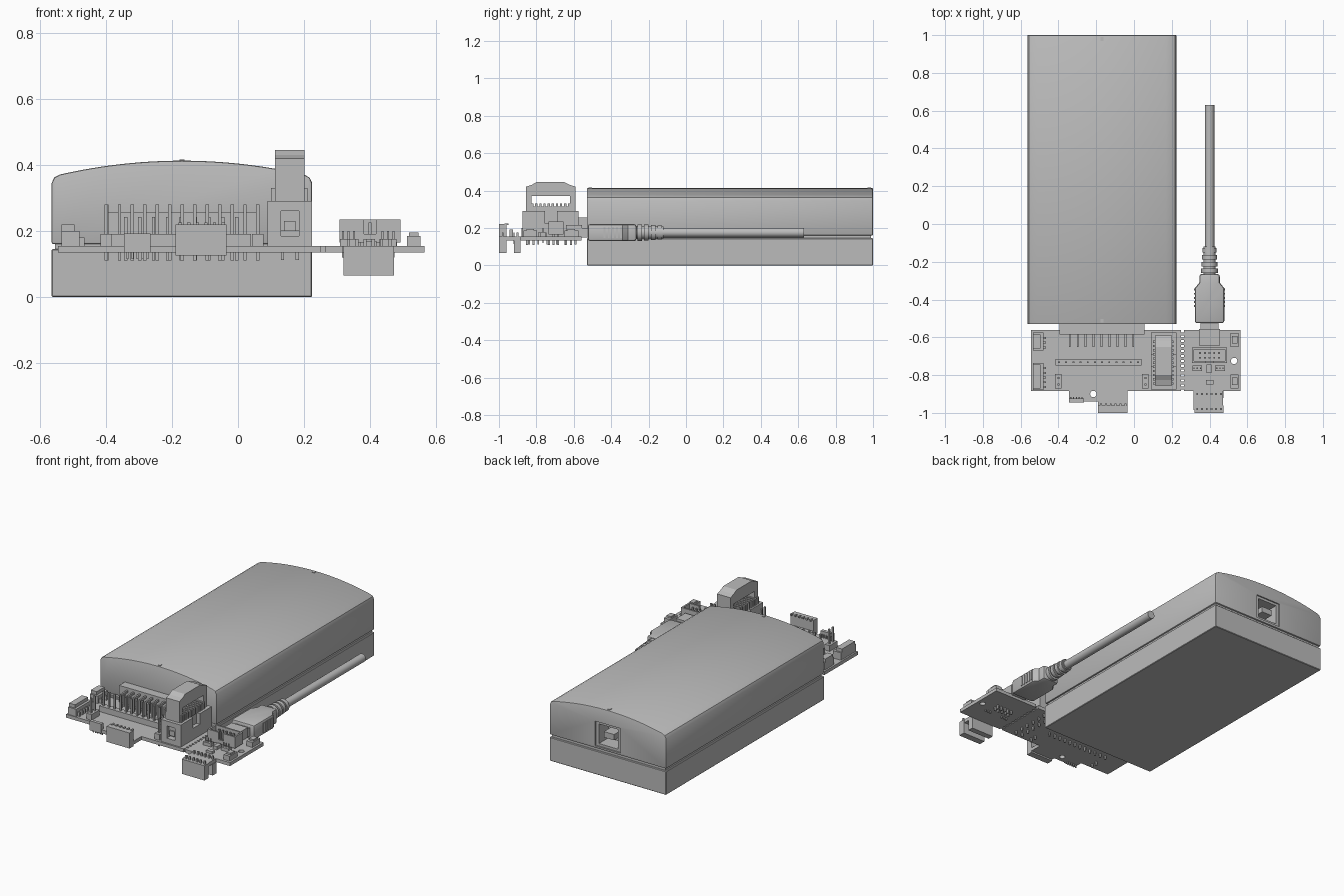
import bpy, bmesh, math
from mathutils import Matrix, Vector

old = bpy.data.objects.get("Cube")
if old:
    bpy.data.objects.remove(old)

grey = bpy.data.materials.new("plain grey")
grey.use_nodes = True
grey.diffuse_color = (.5, .5, .5, 1)
grey.node_tree.nodes["Principled BSDF"].inputs["Base Color"].default_value = grey.diffuse_color


def finish(name, bm):
    """Turn a bmesh into a named grey object."""
    bmesh.ops.recalc_face_normals(bm, faces=bm.faces)
    mesh = bpy.data.meshes.new(name)
    bm.to_mesh(mesh)
    bm.free()
    mesh.materials.append(grey)
    obj = bpy.data.objects.new(name, mesh)
    bpy.context.collection.objects.link(obj)
    return obj


def activate(obj):
    bpy.ops.object.select_all(action='DESELECT')
    obj.select_set(True)
    bpy.context.view_layer.objects.active = obj


def smooth(obj):
    activate(obj)
    bpy.ops.object.shade_smooth_by_angle(angle=math.radians(30))


def boxes(name, spans):
    """One object made of boxes, each given as x, y and z ranges."""
    bm = bmesh.new()
    for span in spans:
        low, high = (Vector(side) for side in zip(*span))
        matrix = Matrix.Translation((low + high) / 2) @ Matrix.Diagonal((*(high - low), 1))
        bmesh.ops.create_cube(bm, size=1, matrix=matrix)
    return finish(name, bm)


def box(name, x, y, z):
    return boxes(name, [(x, y, z)])


def prism(name, outline, depth, place):
    """Extrude a flat outline by a vector; place maps outline points to space."""
    bm = bmesh.new()
    face = bm.faces.new([bm.verts.new(place(*p)) for p in outline])
    extruded = bmesh.ops.extrude_face_region(bm, geom=[face])
    moved = [v for v in extruded["geom"] if isinstance(v, bmesh.types.BMVert)]
    bmesh.ops.translate(bm, verts=moved, vec=depth)
    return finish(name, bm)


def cylinder(name, centre, radius, depth, turn=Matrix()):
    bm = bmesh.new()
    bmesh.ops.create_cone(bm, cap_ends=True, segments=24, radius1=radius, radius2=radius,
                          depth=depth, matrix=Matrix.Translation(centre) @ turn)
    return finish(name, bm)


def cut(obj, cutter):
    mod = obj.modifiers.new("cut", 'BOOLEAN')
    mod.operation, mod.solver, mod.object = 'DIFFERENCE', 'EXACT', cutter
    activate(obj)
    bpy.ops.object.modifier_apply(modifier=mod.name)
    bpy.data.objects.remove(cutter)


def bevel(obj, width, segments=2):
    mod = obj.modifiers.new("bevel", 'BEVEL')
    mod.width, mod.segments, mod.limit_method = width, segments, 'ANGLE'
    mod.angle_limit = math.radians(50)
    activate(obj)
    bpy.ops.object.modifier_apply(modifier=mod.name)


def pins(name, xs, ys, z, half=.005):
    """A grid of square upright pins."""
    return boxes(name, [((x - half, x + half), (y - half, y + half), z) for x in xs for y in ys])


def steps(start, gap, count):
    return [start + gap * i for i in range(count)]


# Case: shallow tray, recessed seam and domed lid
MID, HALF, FRONT, BACK = -.17, .395, -.53, 1
tray = box("case_tray", (MID - HALF, MID + HALF), (FRONT, BACK), (0, .145))
bevel(tray, .003, 1)
box("case_seam", (MID - HALF + .01, MID + HALF - .01), (FRONT + .01, BACK - .01), (.14, .165))

dome = []
for i in range(25):
    t = i / 12 - 1
    dome.append((MID + t * (HALF - .025), .413 - .042 * t * t))
corner = [(MID + HALF - .008, .362), (MID + HALF, .345), (MID + HALF, .16)]
outline = [(2 * MID - x, z) for x, z in reversed(corner)] + dome + corner
lid = prism("case_lid", outline, (0, BACK - FRONT, 0), lambda x, z: (x, FRONT, z))
bevel(lid, .006)

# Rear socket with a stepped opening and a tongue
cut(lid, box("socket_rim_cutter", (MID - .085, MID + .085), (BACK - .008, BACK + .1), (.175, .325)))
cut(lid, box("socket_cutter", (MID - .065, MID + .065), (BACK - .1, BACK + .1), (.19, .31)))
smooth(lid)
box("socket_tongue", (MID - .035, MID + .035), (BACK - .11, BACK - .012), (.235, .27))
for y in (FRONT + .008, BACK - .03):
    box("lid_mark", (MID - .008, MID + .008), (y, y + .02), (.4, .416))

# Circuit boards joined by a row of small bridges
BOARD, TOP = .134, .155
REAR, EDGE, LIP = -.56, -.885, -.985
main_outline = [(-.545, REAR), (.25, REAR), (.25, EDGE), (-.035, EDGE), (-.035, LIP),
                (-.19, LIP), (-.19, -.94), (-.345, -.94), (-.345, EDGE), (-.545, EDGE)]
side_outline = [(.265, REAR), (.565, REAR), (.565, EDGE), (.47, EDGE), (.47, LIP),
                (.315, LIP), (.315, EDGE), (.265, EDGE)]
for name, shape, hole in (("main_board", main_outline, (-.215, -.9)),
                          ("side_board", side_outline, (.53, -.725))):
    board = prism(name, shape, (0, 0, TOP - BOARD), lambda x, y: (x, y, BOARD))
    cut(board, cylinder("hole_cutter", (*hole, TOP), .017, .1))
boxes("board_bridges", [((.245, .27), (y, y + .015), (BOARD, TOP))
                        for y in steps(EDGE + .01, .026, 12)])

# Case edge connector with bent pins
box("edge_connector", (-.395, .055), (-.585, FRONT + .02), (TOP, .257))
bent = steps(-.34, .042, 9)
pins("bent_pin_legs", bent, [-.615, -.645], (.11, .235))
boxes("bent_pin_arms", [((x - .005, x + .005), (-.65, -.58), (.23, .242)) for x in bent])

# Long pin header
box("header_strip", (-.415, .04), (-.75, -.715), (TOP, .19))
pins("header_pins", steps(-.397, .038, 12), [-.732], (.11, .28))
for x in (-.4, .06):
    box("short_header", (x - .017, x + .017), (-.87, -.795), (TOP, .19))
    pins("short_header_pins", [x], [-.85, -.815], (.11, .28))

# Front edge connectors, one above its board and one below
upper = box("upper_edge_socket", (-.19, -.035), (-1, -.96), (.125, .22))
for x in steps(-.175, .026, 6):
    box("upper_socket_contact", (x - .005, x + .005), (-.97, -.95), (.215, .225))
box("small_edge_socket", (-.345, -.265), (-.945, -.925), (BOARD, .192))
pins("small_edge_pins", steps(-.335, .015, 5), [-.92], (.115, .175), .003)
boxes("lower_edge_socket", [((.32, .473), (-1, -.96), (.065, TOP)),
                            ((.32, .473), (-.92, EDGE), (.065, BOARD))])
pins("lower_socket_pins", steps(.335, .025, 6), [-.98, -.9], (.15, .175))

# Tall latched connector: towers, ribbed plug and pull handle
WIDE, NARROW = (.09, .225), (.112, .202)
front_tower = box("latch_front_tower", WIDE, (-.875, -.755), (TOP, .29))
cut(front_tower, box("window_cutter", (.13, .185), (-.9, -.84), (.185, .26)))
box("latch_window_catch", (.14, .175), (-.862, -.83), (.2, .23))
boxes("latch_body", [(WIDE, (-.69, -.575), (TOP, .29)), (WIDE, (-.76, -.68), (TOP, .225)),
                     (NARROW, (-.855, -.59), (.2, .315))])
boxes("plug_ribs", [((.1, .21), (y, y + .012), (.29, .33)) for y in steps(-.85, .022, 11)])
handle = [(-.855, .3), (-.855, .42), (-.825, .43), (-.8, .445), (-.65, .445), (-.62, .43),
          (-.59, .42), (-.59, .3), (-.62, .3), (-.62, .37), (-.825, .37), (-.825, .3)]
prism("pull_handle", handle, (NARROW[1] - NARROW[0], 0, 0), lambda y, z: (NARROW[0], y, z))
pins("latch_legs", [.135, .18], steps(-.84, .05, 6), (.112, BOARD))

# Left edge wire sockets with slots, and the right edge buttons
for low, high in ((-.67, -.575), (-.88, -.735)):
    box("wire_socket", (-.535, -.48), (low, high), (TOP, .2))
    box("wire_socket_lip", (-.535, -.495), (low + .01, high - .01), (.195, .22))
    boxes("wire_socket_contacts", [((-.485, -.465), (low + .012 + i * .025, low + .022 + i * .025),
                                    (TOP, .18)) for i in range(int((high - low) / .027))])
for y in (-.613, -.833):
    box("side_button_base", (.512, .553), (y - .037, y + .037), (TOP, .185))
    box("side_button_cap", (.518, .547), (y - .02, y + .02), (.18, .195))

# Shrouded header on the side board, with a keyed notch
shroud = box("shroud", (.308, .493), (-.735, -.655), (TOP + .01, .235))
cut(shroud, box("shroud_cutter", (.318, .483), (-.725, -.665), (.175, .3)))
cut(shroud, box("notch_cutter", (.382, .418), (-.75, -.71), (.19, .3)))
pins("shroud_pins", steps(.35, .025, 5), [-.708, -.683], (.11, .225))

# Small parts on the side board
for x in (.335, .455):
    box("mini_header", (x - .026, x + .026), (-.778, -.75), (TOP, .175))
    pins("mini_header_pins", steps(x - .017, .017, 3), [-.764], (.12, .2), .003)
box("small_chip", (.385, .41), (-.79, -.745), (TOP, .175))
box("tiny_chip", (.38, .42), (-.85, -.825), (TOP, .17))
box("cable_socket", (.345, .455), (-.642, -.555), (TOP, .215))

# Cable plug with tapered back
AXIS_X, AXIS_Z = .4, .175
box("plug_tip", (.352, .448), (-.59, -.5), (.15, .2))
half_plug = [(.078, -.525), (.078, -.34), (.054, -.31), (.054, -.265)]
plug_outline = [(AXIS_X + x, y) for x, y in half_plug]
plug_outline += [(AXIS_X - x, y) for x, y in reversed(half_plug)]
plug = prism("plug_body", plug_outline, (0, 0, .09), lambda x, y: (x, y, .13))
bevel(plug, .012)
smooth(plug)
for side in (-1, 1):
    x = AXIS_X + side * .078
    boxes("plug_grips", [((x - .004, x + .004), (y, y + .01), (.145, .205))
                         for y in steps(-.44, .022, 5)])

# Strain relief rings and cable
along = Matrix.Rotation(math.pi / 2, 4, 'X')


def rod(name, start, end, radius):
    smooth(cylinder(name, (AXIS_X, (start + end) / 2, AXIS_Z), radius, end - start, along))


for i, y in enumerate(steps(-.26, .036, 4)):
    rod("relief_ring", y, y + .024, .044 - .002 * i)
rod("relief_core", -.27, -.12, .032)
rod("cable", -.15, .63, .025)
